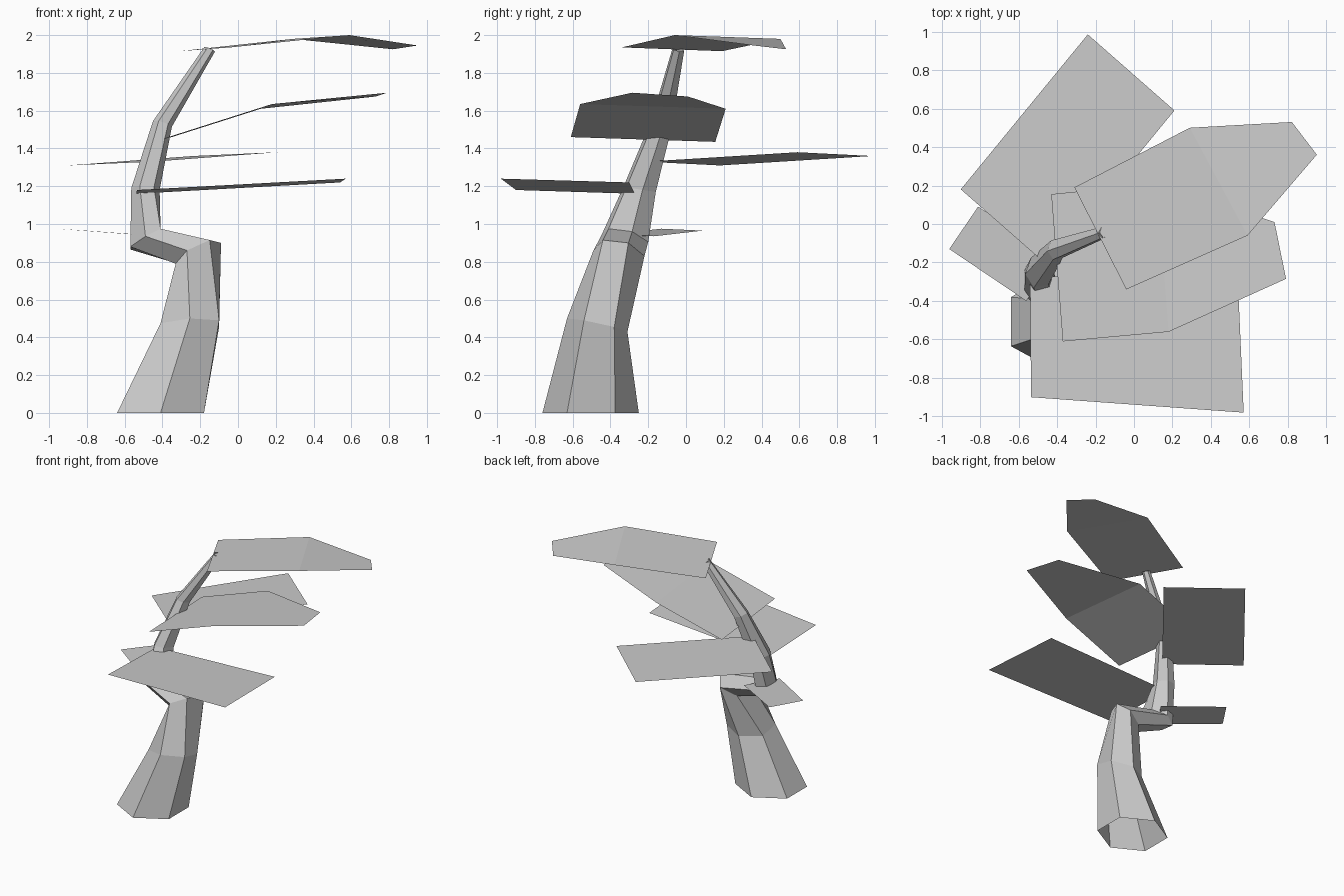
import bpy
from mathutils import Vector

bark = bpy.data.materials.new("plain_grey")
bark.diffuse_color = (0.6, 0.6, 0.6, 1)


def add_mesh(name, verts, faces):
    mesh = bpy.data.meshes.new(name)
    mesh.from_pydata([tuple(v) for v in verts], [], faces)
    mesh.materials.append(bark)
    mesh.update()
    obj = bpy.data.objects.new(name, mesh)
    bpy.context.collection.objects.link(obj)
    return obj


# Trunk: skewed hexagon rings given by centre, front corner and front-right corner
rings = [
    ((-0.41, -0.505, 0.0), (0, -0.255, 0), (0.23, -0.125, 0)),
    ((-0.255, -0.47, 0.465), (0, -0.16, 0.035), (0.155, -0.07, 0.025)),
    ((-0.21, -0.355, 0.845), (-0.06, -0.135, 0.015), (0.06, -0.085, 0.07)),
    ((-0.49, -0.325, 0.92), (0, -0.125, 0.015), (0.08, -0.085, 0.055)),
    ((-0.49, -0.245, 1.185), (-0.03, -0.085, 0.015), (0.045, -0.07, 0.01)),
    ((-0.40, -0.13, 1.53), (-0.02, -0.055, 0.015), (0.03, -0.045, 0)),
    ((-0.15, -0.04, 1.925), (-0.01, -0.03, 0.01), (0.018, -0.025, -0.002)),
]
verts, faces = [], []
for c, p, q in rings:
    c, p, q = Vector(c), Vector(p), Vector(q)
    verts += [c + d for d in (p, q, q - p, -p, -q, p - q)]
for r in range(len(rings) - 1):
    for i in range(6):
        a, b = r * 6 + i, r * 6 + (i + 1) % 6
        faces.append((a, b, b + 6, a + 6))
add_mesh("trunk", verts, faces)   # open at both ends

# Leaves: single flat sheets, counter-clockwise from above
flat = [(0, 1, 2, 3)]
folded = [(0, 1, 4, 5), (1, 2, 3, 4)]   # inner panel and drooping tip
add_mesh("top_leaf", [(-0.04, -0.34, 1.935), (0.59, -0.06, 2.0), (0.95, 0.36, 1.945),
                      (0.82, 0.53, 1.925), (0.29, 0.50, 1.98), (-0.31, 0.19, 1.915)], folded)
add_mesh("right_leaf", [(-0.37, -0.61, 1.46), (0.18, -0.56, 1.635), (0.79, -0.285, 1.695),
                        (0.73, 0.01, 1.675), (0.12, 0.21, 1.61), (-0.43, 0.155, 1.435)], folded)
add_mesh("back_leaf", [(-0.45, -0.215, 1.33), (0.21, 0.59, 1.38),
                       (-0.24, 0.985, 1.36), (-0.90, 0.18, 1.31)], flat)
add_mesh("front_leaf", [(-0.535, -0.90, 1.18), (0.57, -0.98, 1.24),
                        (0.54, -0.30, 1.22), (-0.54, -0.27, 1.16)], flat)
add_mesh("left_leaf", [(-0.56, -0.40, 0.945), (-0.40, -0.17, 0.935),
                       (-0.81, 0.09, 0.965), (-0.96, -0.13, 0.975)], flat)
